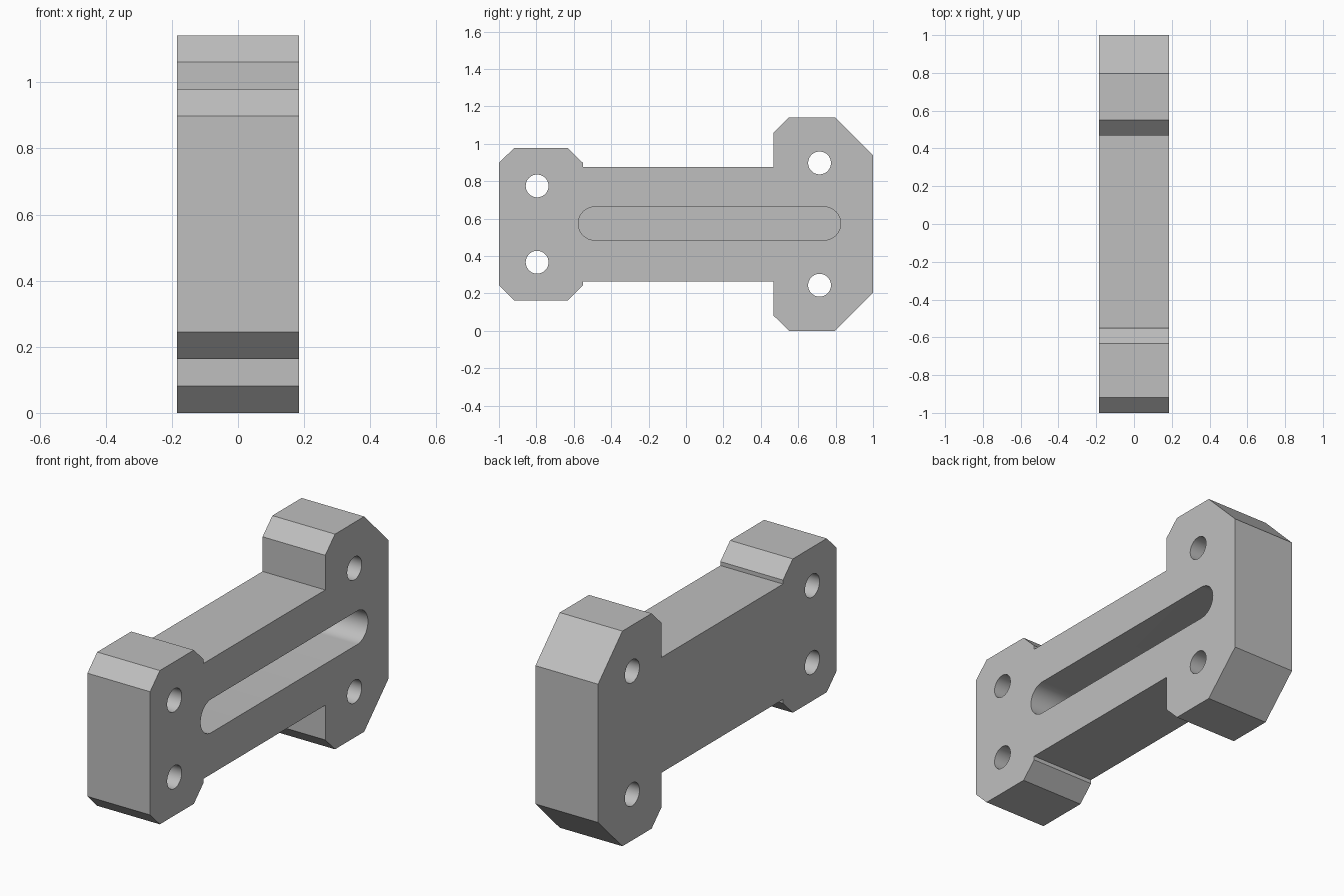
import bpy, bmesh, math

cube = bpy.data.objects.get("Cube")
if cube:
    bpy.data.objects.remove(cube)

HALF_W = 0.184     # half thickness along x
MID_Z = 0.571      # height of the symmetry line
SLOT_DEPTH = 0.286

grey = bpy.data.materials.new("light grey")
grey.use_nodes = True
colour = (0.52, 0.52, 0.52, 1)
grey.diffuse_color = colour
grey.node_tree.nodes["Principled BSDF"].inputs["Base Color"].default_value = colour


def extrude_profile(name, outline, x0, x1):
    """Extrude a closed (y, z) outline from x0 to x1."""
    bm = bmesh.new()
    face = bm.faces.new([bm.verts.new((x0, y, z)) for y, z in outline])
    ext = bmesh.ops.extrude_face_region(bm, geom=[face])
    moved = [g for g in ext["geom"] if isinstance(g, bmesh.types.BMVert)]
    bmesh.ops.translate(bm, verts=moved, vec=(x1 - x0, 0, 0))
    bmesh.ops.recalc_face_normals(bm, faces=bm.faces)
    mesh = bpy.data.meshes.new(name)
    bm.to_mesh(mesh)
    bm.free()
    obj = bpy.data.objects.new(name, mesh)
    bpy.context.collection.objects.link(obj)
    mesh.materials.append(grey)
    return obj


def capsule(y0, y1, z, r, steps=24):
    """Rounded slot outline; a circle when y0 equals y1."""
    pts = []
    for cy, start in ((y1, -math.pi / 2), (y0, math.pi / 2)):
        last = steps + 1 if y0 != y1 else steps
        for i in range(last):
            a = start + math.pi * i / steps
            pts.append((cy + r * math.cos(a), z + r * math.sin(a)))
    return pts


# Bracket body: upper half outline (y, height above the symmetry line), mirrored
upper = [(-1, 0.327), (-0.918, 0.408), (-0.633, 0.408), (-0.551, 0.327),
         (-0.551, 0.306), (0.469, 0.306), (0.469, 0.49), (0.551, 0.571),
         (0.796, 0.571), (1, 0.367)]
outline = [(y, MID_Z + h) for y, h in upper]
outline += [(y, MID_Z - h) for y, h in reversed(upper)]
body = extrude_profile("bracket_body", outline, -HALF_W, HALF_W)

# Cutters: four through holes and one blind slot
cutters = []
for y, offset in ((-0.796, 0.204), (0.714, 0.327)):
    for side in (-1, 1):
        ring = capsule(y, y, MID_Z + side * offset, 0.061)
        cutters.append(extrude_profile("hole_cutter", ring, -0.3, 0.3))
slot = capsule(-0.487, 0.738, MID_Z + 0.003, 0.089)
cutters.append(extrude_profile("slot_cutter", slot, HALF_W - SLOT_DEPTH, 0.3))

for cutter in cutters:
    cutter.hide_render = True
    mod = body.modifiers.new("cut", "BOOLEAN")
    mod.operation = "DIFFERENCE"
    mod.solver = "EXACT"
    mod.object = cutter

# Bake the cuts and drop the cutters
bpy.context.view_layer.update()
graph = bpy.context.evaluated_depsgraph_get()
baked = bpy.data.meshes.new_from_object(body.evaluated_get(graph))
body.modifiers.clear()
body.data = baked
for cutter in cutters:
    bpy.data.objects.remove(cutter)

# Smooth round walls, crisp edges
bpy.ops.object.select_all(action="DESELECT")
body.select_set(True)
bpy.context.view_layer.objects.active = body
bpy.ops.object.shade_smooth_by_angle(angle=math.radians(25))
